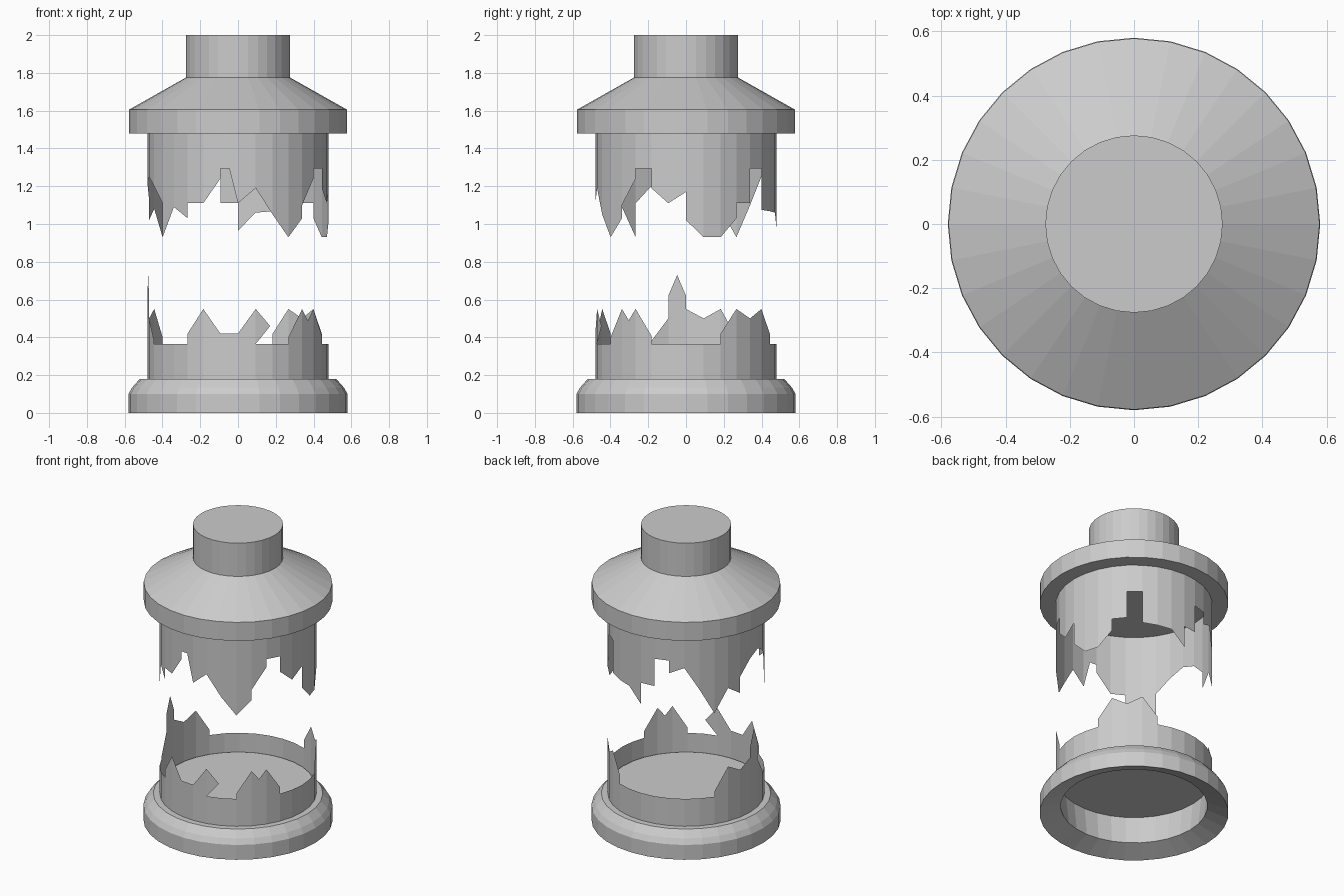
import bpy, math

if "Cube" in bpy.data.objects:
    bpy.data.objects.remove(bpy.data.objects["Cube"])

N = 32          # sides of every round part
R_GLASS = 0.48


def make_object(name, verts, faces):
    mesh = bpy.data.meshes.new(name)
    mesh.from_pydata(verts, [], faces)
    mesh.validate()
    mesh.update()
    ob = bpy.data.objects.new(name, mesh)
    bpy.context.collection.objects.link(ob)
    return ob


def lathe(name, profile):
    """Revolve (radius, z) points; radius 0 becomes a flat cap."""
    verts, faces, rings = [], [], []
    for r, z in profile:
        if r == 0:
            rings.append(None)
            continue
        rings.append(len(verts))
        for k in range(N):
            a = 2 * math.pi * k / N
            verts.append((r * math.cos(a), r * math.sin(a), z))
    for a, b in zip(rings, rings[1:]):
        if a is None:
            faces.append([b + k for k in reversed(range(N))])
        elif b is None:
            faces.append([a + k for k in range(N)])
        else:
            for k in range(N):
                n = (k + 1) % N
                faces.append([a + k, a + n, b + n, b + k])
    return make_object(name, verts, faces)


def on_glass(k, z):
    """Point on the faceted tube; k counts sides from +x."""
    lo = math.floor(k)
    t = k - lo
    a, b = (2 * math.pi * i / N for i in (lo, lo + 1))
    return (R_GLASS * (math.cos(a) * (1 - t) + math.cos(b) * t),
            R_GLASS * (math.sin(a) * (1 - t) + math.sin(b) * t), z)


def broken_glass(name, rim, z_edge, extra=()):
    """Tube wall between a straight edge and a jagged rim of (side, z) points."""
    verts, faces = [], []

    def add(points):
        i = len(verts)
        verts.extend(on_glass(*p) for p in points)
        faces.append(list(range(i, len(verts))))

    for (k0, z0), (k1, z1) in zip(rim, rim[1:]):
        if k0 == k1:
            continue
        stops = [k0] + [k for k in range(math.floor(k0) + 1, math.ceil(k1))] + [k1]
        height = lambda k: z0 + (z1 - z0) * (k - k0) / (k1 - k0)
        for a, b in zip(stops, stops[1:]):
            quad = [(a, z_edge), (b, z_edge), (b, height(b)), (a, height(a))]
            add(quad if z_edge < z0 else quad[::-1])
    for tri in extra:
        add(tri)
    return make_object(name, verts, faces)


# Base ring with rounded shoulder, hollow underside and raised floor
lathe("base", [(0, 0.24), (0.47, 0.24), (0.45, 0.05), (0.58, 0), (0.58, 0.10),
               (0.56, 0.135), (0.52, 0.18), (0.48, 0.18)])

# Lid with sloped shoulder and neck
lathe("lid", [(0, 1.52), (0.48, 1.52), (0.48, 1.48), (0.578, 1.48), (0.578, 1.605),
              (0.276, 1.775), (0.276, 2.0), (0, 2.0)])

# Lower broken glass, with one overhanging splinter
lower = [(-16, .62), (-15.5, .73), (-15, .62), (-15, .5), (-14, .38), (-14, .365),
         (-11, .365), (-11, .42), (-10, .55), (-9, .42), (-8, .42), (-7, .55),
         (-7, .365), (-5, .365), (-5, .40), (-4, .55), (-3.5, .49), (-3, .55),
         (-2, .41), (-2, .365), (2, .365), (2, .42), (3, .55), (4, .50), (5, .55),
         (6, .42), (6, .365), (13, .365), (13, .40), (14, .55), (15, .50), (16, .55)]
broken_glass("lower_glass", lower, 0.18,
             [[(-7, .365), (-6.15, .46), (-7, .55)]])

# Upper broken glass hanging from the lid
upper = [(-16, 1.22), (-15, 1.25), (-14, 1.2), (-13, 1.11), (-13, .93), (-12, 1.09),
         (-11, 1.03), (-11, 1.11), (-10, 1.11), (-9, 1.24), (-9, 1.295), (-8.5, 1.295),
         (-8, 1.11), (-7, 1.19), (-6, 1.05), (-5, .93), (-4, 1.03), (-4, 1.10),
         (-3, 1.24), (-3, 1.295), (-2, 1.295), (-2, 1.19), (-1, 1.11), (0, 1.17),
         (0, 1.02), (1, .93), (2, .93), (3, 1.03), (3, 1.11), (4, 1.11), (4, 1.295),
         (5, 1.295), (5, 1.075), (7, 1.06), (8, .965), (8, 1.11), (9, 1.11), (9, 1.295),
         (10, 1.295), (10, 1.21), (11, 1.25), (12, 1.1), (13, .93), (14, 1.08),
         (15, 1.02), (15, 1.13), (16, 1.22)]
broken_glass("upper_glass", upper, 1.50)
